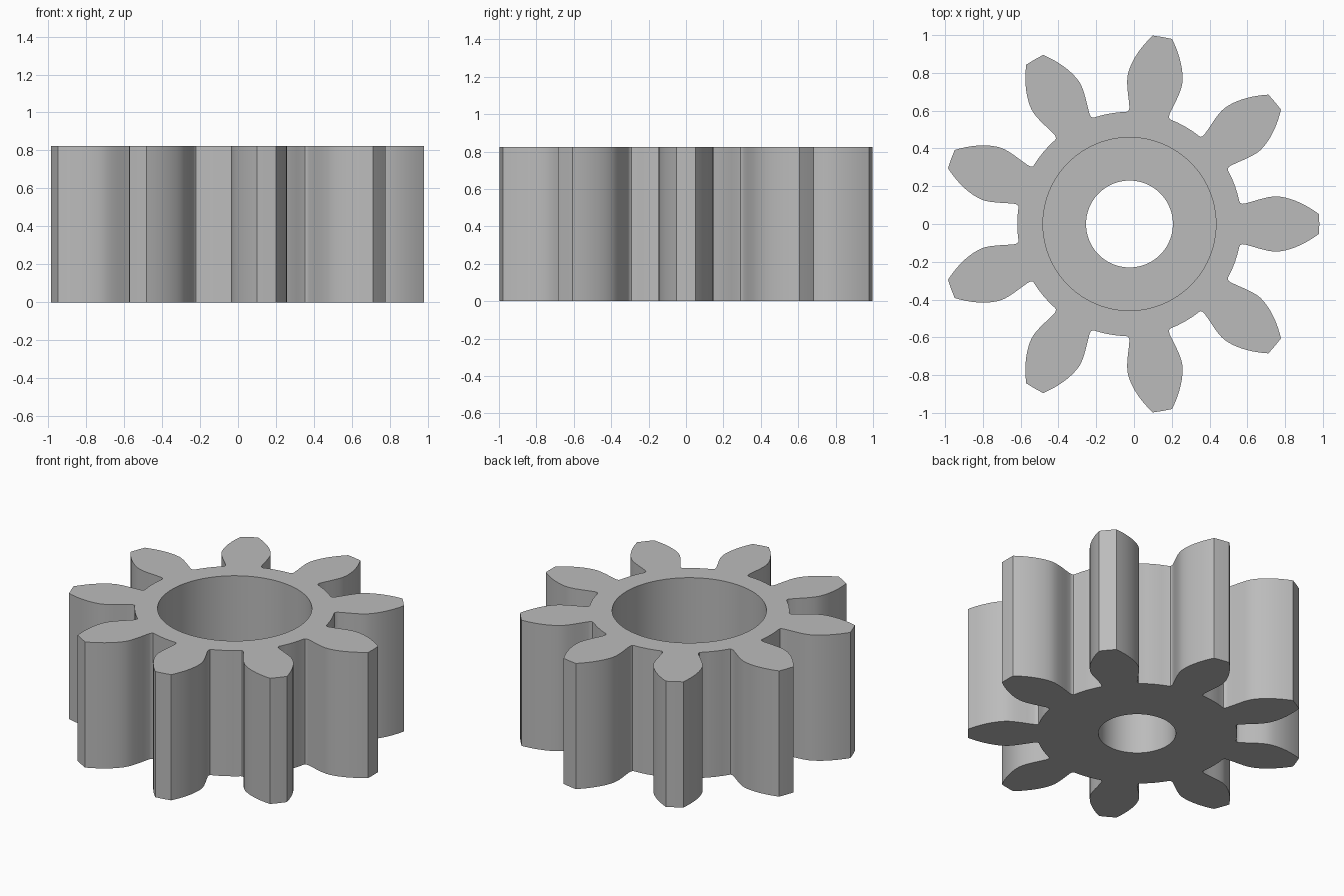
import bpy
import bmesh
from math import sin, cos, tan, acos, radians, pi

if "Cube" in bpy.data.objects:
    bpy.data.objects.remove(bpy.data.objects["Cube"])

TEETH = 9
MODULE = 2.01 / (TEETH + 2)
PITCH_R = MODULE * TEETH / 2
BASE_R = PITCH_R * cos(radians(20))
TIP_R = PITCH_R + MODULE
ROOT_R = 0.594
HEIGHT = 0.823
FLOOR = 0.3          # thickness left under the wide recess
CENTRE_X = -0.024

steel = bpy.data.materials.new("plain grey")
steel.use_nodes = True
GREY = (0.5, 0.5, 0.5, 1)
steel.diffuse_color = GREY
steel.node_tree.nodes["Principled BSDF"].inputs["Base Color"].default_value = GREY


def inv(angle):
    return tan(angle) - angle


def flank():
    """Half tooth from root to tip as (along, half width) points."""
    pts = [(0.582, 0.119), (0.586, 0.111), (0.597, 0.107), (0.61, 0.108),
           (0.65, 0.119), (0.69, 0.131), (0.73, 0.141)]
    steps = 10
    for i in range(steps + 1):
        r = BASE_R + (TIP_R - BASE_R) * i / steps
        half = pi / (2 * TEETH) + inv(radians(20)) - inv(acos(min(1, BASE_R / r)))
        pts.append((r * cos(half), r * sin(half)))
    return pts


def gear_outline():
    side = flank()
    tooth = [(u, -w) for u, w in side] + [(TIP_R, 0)] + [(u, w) for u, w in reversed(side)]
    # root arc up to the next tooth
    start, end = radians(11.6), 2 * pi / TEETH - radians(11.6)
    tooth += [(ROOT_R * cos(a), ROOT_R * sin(a))
              for a in (start + (end - start) * k / 4 for k in (1, 2, 3))]
    outline = []
    for t in range(TEETH):
        a = 2 * pi * t / TEETH
        outline += [(x * cos(a) - y * sin(a), x * sin(a) + y * cos(a)) for x, y in tooth]
    return outline


def prism(name, outline, z0, z1):
    bm = bmesh.new()
    face = bm.faces.new([bm.verts.new((x + CENTRE_X, y, z0)) for x, y in outline])
    top = bmesh.ops.extrude_face_region(bm, geom=[face])
    verts = [g for g in top["geom"] if isinstance(g, bmesh.types.BMVert)]
    bmesh.ops.translate(bm, verts=verts, vec=(0, 0, z1 - z0))
    bmesh.ops.recalc_face_normals(bm, faces=bm.faces)
    mesh = bpy.data.meshes.new(name)
    bm.to_mesh(mesh)
    bm.free()
    mesh.materials.append(steel)
    obj = bpy.data.objects.new(name, mesh)
    bpy.context.collection.objects.link(obj)
    return obj


def circle(radius, sides=96):
    return [(radius * cos(2 * pi * i / sides), radius * sin(2 * pi * i / sides))
            for i in range(sides)]


# Toothed body
gear = prism("gear_body", gear_outline(), 0, HEIGHT)
bpy.context.view_layer.objects.active = gear
gear.select_set(True)

# Wide upper recess and narrow through bore
for name, radius, bottom in (("recess_cutter", 0.458, FLOOR), ("bore_cutter", 0.23, -0.2)):
    cutter = prism(name, circle(radius), bottom, HEIGHT + 0.2)
    cutter.hide_render = True
    cut = gear.modifiers.new(name, 'BOOLEAN')
    cut.operation = 'DIFFERENCE'
    cut.solver = 'EXACT'
    cut.object = cutter
    bpy.ops.object.modifier_apply(modifier=cut.name)
    bpy.data.objects.remove(cutter)

bpy.ops.object.shade_smooth_by_angle(angle=radians(30))
